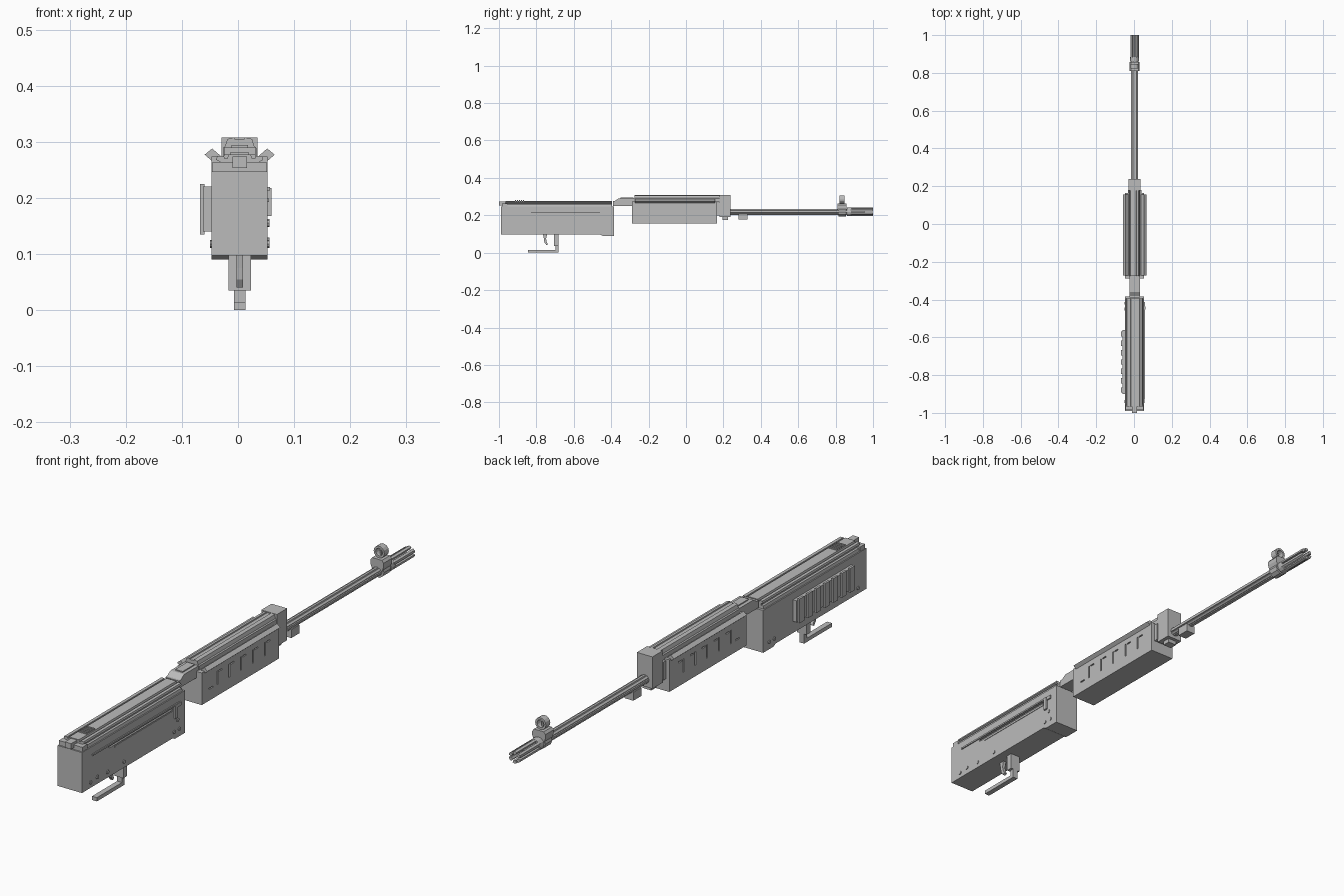
import bpy, bmesh, math

if "Cube" in bpy.data.objects:
    bpy.data.objects.remove(bpy.data.objects["Cube"])

CX = 0.003  # centre line of the body
grey = bpy.data.materials.new("metal grey")
grey.diffuse_color = (0.5, 0.5, 0.5, 1)
grey.use_nodes = True
grey.node_tree.nodes["Principled BSDF"].inputs["Base Color"].default_value = grey.diffuse_color


def finish(name, bm):
    bmesh.ops.recalc_face_normals(bm, faces=bm.faces)
    me = bpy.data.meshes.new(name)
    bm.to_mesh(me)
    bm.free()
    me.materials.append(grey)
    ob = bpy.data.objects.new(name, me)
    bpy.context.collection.objects.link(ob)
    return ob


def prism(name, pts, a, b, axis='Y'):
    """Extrude a profile: (x, z) along Y, or (y, z) along X."""
    bm = bmesh.new()
    put = (lambda p, t: (p[0], t, p[1])) if axis == 'Y' else (lambda p, t: (t, p[0], p[1]))
    lo = [bm.verts.new(put(p, a)) for p in pts]
    hi = [bm.verts.new(put(p, b)) for p in pts]
    bm.faces.new(lo)
    bm.faces.new(hi[::-1])
    n = len(pts)
    for i in range(n):
        bm.faces.new((lo[i], lo[(i + 1) % n], hi[(i + 1) % n], hi[i]))
    return finish(name, bm)


def box(name, x, y, z):
    return prism(name, [(x[0], z[0]), (x[1], z[0]), (x[1], z[1]), (x[0], z[1])], y[0], y[1])


def mid(name, half, y, z):
    return box(name, (CX - half, CX + half), y, z)


def sym(half):
    """Mirror a right-hand half profile about the centre line."""
    return [(CX + x, z) for x, z in half] + [(CX - x, z) for x, z in reversed(half)]


def circle(r, n, x=CX, z=0.218, turn=0.0):
    return [(x + r * math.cos(turn + 2 * math.pi * i / n),
             z + r * math.sin(turn + 2 * math.pi * i / n)) for i in range(n)]


def ring(name, outer, inner, a, b):
    bm = bmesh.new()
    L = [[bm.verts.new((p[0], t, p[1])) for p in c]
         for c, t in ((outer, a), (outer, b), (inner, b), (inner, a))]
    n = len(outer)
    for k in range(4):
        for i in range(n):
            j = (i + 1) % n
            bm.faces.new((L[k][i], L[k][j], L[(k + 1) % 4][j], L[(k + 1) % 4][i]))
    return finish(name, bm)


def cut(ob, cutters):
    for c in cutters:
        m = ob.modifiers.new("cut", 'BOOLEAN')
        m.object = c
        m.operation = 'DIFFERENCE'
        m.solver = 'EXACT'
    bpy.context.view_layer.update()
    me = bpy.data.meshes.new_from_object(ob.evaluated_get(bpy.context.evaluated_depsgraph_get()))
    ob.modifiers.clear()
    ob.data = me
    for c in cutters:
        bpy.data.objects.remove(c)


# Receiver with the deeper front lower edge
receiver = prism("receiver", [(-0.99, 0.097), (-0.46, 0.097), (-0.445, 0.09), (-0.385, 0.09),
                              (-0.385, 0.247), (-0.99, 0.247)], CX - 0.05, CX + 0.05, 'X')
cut(receiver, [box("slot_cutter", (0.047, 0.07), (-0.83, -0.46), (0.203, 0.211))])

# Top cover: low slab, side channels and a raised centre
prism("cover_base", sym([(0.046, 0.245), (0.043, 0.258), (0.034, 0.258), (0.034, 0.264),
                         (0.042, 0.268), (0.040, 0.275), (0.028, 0.275), (0.027, 0.270),
                         (0.022, 0.270), (0.020, 0.277)]), -0.965, -0.395)
mid("cover_rear_latch", 0.013, (-1.0, -0.955), (0.253, 0.274))
mid("cover_rear_plate", 0.048, (-0.985, -0.955), (0.245, 0.264))
for i in range(5):
    mid(f"cover_rib_{i}", 0.017, (-0.915 + i * 0.011, -0.909 + i * 0.011), (0.274, 0.281))

# Right side: slide rail, charging handle and pins
box("slide_rail", (0.05, 0.057), (-0.93, -0.42), (0.213, 0.219))
box("slide_lower_rail", (0.05, 0.055), (-0.80, -0.46), (0.193, 0.199))
box("charging_handle", (0.05, 0.060), (-0.452, -0.436), (0.168, 0.218))
box("charging_tab", (0.05, 0.058), (-0.436, -0.415), (0.205, 0.218))
for i, (y, z) in enumerate([(-0.94, 0.118), (-0.90, 0.122), (-0.84, 0.118), (-0.745, 0.12),
                            (-0.45, 0.118), (-0.42, 0.118), (-0.43, 0.155)]):
    prism(f"right_pin_{i}", circle(0.007, 8, y, z), 0.05, 0.056, 'X')
for i, (y, z) in enumerate([(-0.94, 0.118), (-0.45, 0.118), (-0.42, 0.118)]):
    prism(f"left_pin_{i}", circle(0.007, 8, y, z), -0.05, -0.044, 'X')

# Left side: ribbed plate
box("side_plate", (-0.062, -0.045), (-0.90, -0.56), (0.14, 0.22))
for i in range(7):
    y = -0.893 + i * 0.0495
    bm_z = (0.135, 0.225)
    box(f"side_rib_{i}", (-0.068, -0.060), (y, y + 0.028), bm_z)

# Trigger, guard and catch
mid("catch_block", 0.020, (-0.705, -0.682), (0.035, 0.10))
mid("guard_post", 0.010, (-0.698, -0.682), (0.0, 0.04))
mid("guard_bar", 0.010, (-0.845, -0.682), (0.0, 0.014))
prism("trigger", [(-0.765, 0.1), (-0.742, 0.1), (-0.748, 0.075), (-0.745, 0.058), (-0.738, 0.045),
                  (-0.746, 0.040), (-0.757, 0.055), (-0.760, 0.075)], CX - 0.006, CX + 0.006, 'X')

# Rear sight block joining receiver and handguard
prism("rear_sight_block", [(-0.39, 0.25), (-0.27, 0.25), (-0.27, 0.29), (-0.36, 0.29),
                           (-0.38, 0.277), (-0.39, 0.277)], CX - 0.028, CX + 0.028, 'X')
mid("rear_sight_leaf", 0.015, (-0.35, -0.28), (0.288, 0.294))

# Handguard with vent slots on both sides
guard = mid("handguard", 0.05, (-0.288, 0.165), (0.155, 0.274))
cutters = []
for s in (-1, 1):
    xs = sorted((CX + s * 0.045, CX + s * 0.07))
    for y in (-0.20, -0.13, -0.06, 0.01, 0.08):
        cutters.append(box("vent_cutter", xs, (y, y + 0.006), (0.196, 0.246)))
        cutters.append(box("dash_cutter", xs, (y + 0.012, y + 0.032), (0.241, 0.246)))
    cutters.append(box("dash_cutter", xs, (-0.245, -0.222), (0.196, 0.201)))
cut(guard, cutters)
# Angled lips along the top edges
for s, side in ((-1, "left"), (1, "right")):
    prism(f"handguard_lip_{side}", [(CX + s * x, z) for x, z in
          [(0.0625, 0.277), (0.049, 0.288), (0.026, 0.268), (0.040, 0.258)]], -0.272, 0.155)
# Upper tube with flat crown
prism("gas_tube", sym([(0.030, 0.27), (0.030, 0.289), (0.026, 0.292), (0.022, 0.305),
                       (0.009, 0.308), (0.008, 0.304)]), -0.275, 0.18)

# Gas block and lug under it
mid("gas_block", 0.032, (0.178, 0.238), (0.19, 0.308))
mid("gas_block_foot", 0.018, (0.195, 0.225), (0.175, 0.20))
mid("handguard_cap", 0.036, (0.155, 0.18), (0.20, 0.268))
mid("barrel_lug", 0.018, (0.282, 0.33), (0.177, 0.208))

# Barrel: fluted rod
flutes = []
for i in range(8):
    for da, r in ((-0.24, 0.0185), (0.24, 0.0185), (0.393, 0.0155)):
        a = i * math.pi / 4 + da
        flutes.append((CX + r * math.cos(a), 0.218 + r * 0.88 * math.sin(a)))
prism("barrel", flutes, 0.16, 0.88)

# Muzzle device: collar with pronged tube
prism("muzzle_collar", circle(0.023, 12), 0.86, 0.885)
prism("muzzle_core", circle(0.013, 12), 0.88, 0.955)
for i in range(6):
    a0 = i * math.pi / 3 + math.pi / 6
    arc = [(r, a0 + d) for r, d in ((0.023, -0.36), (0.025, 0), (0.023, 0.36), (0.013, 0.36), (0.013, -0.36))]
    prism(f"muzzle_prong_{i}", [(CX + r * math.cos(a), 0.218 + 0.92 * r * math.sin(a))
                                for r, a in arc], 0.88, 1.0)

# Front sight: base, ring hood and post
prism("front_sight_collar", circle(0.025, 10), 0.815, 0.855)
prism("front_sight_base", sym([(0.020, 0.222), (0.027, 0.24), (0.027, 0.255), (0.020, 0.264)]), 0.81, 0.858)
ring("front_sight_hood", circle(0.022, 14, CX, 0.285), circle(0.014, 14, CX, 0.285), 0.822, 0.848)
mid("front_sight_post", 0.003, (0.832, 0.838), (0.262, 0.288))
